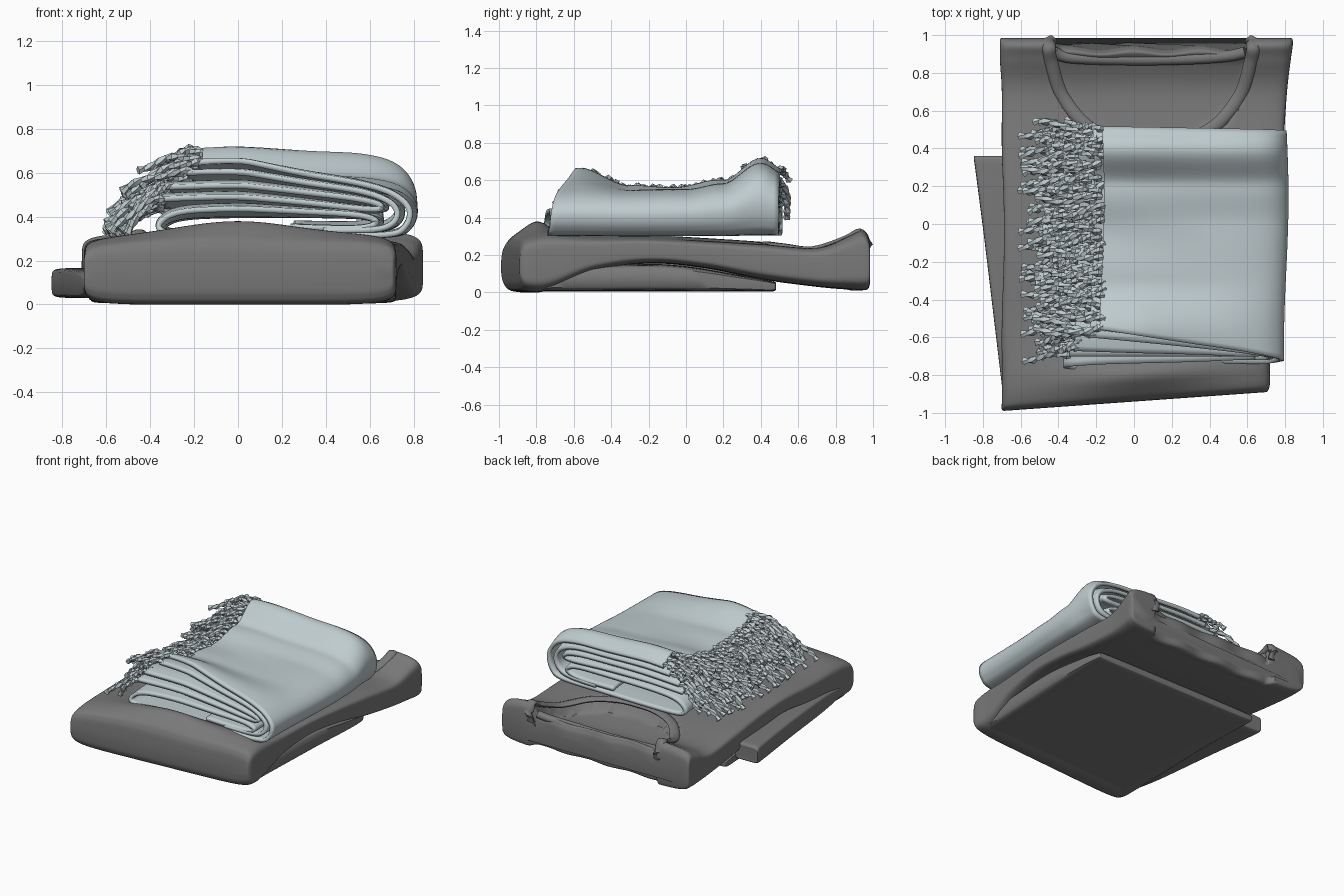
import bpy, bmesh, math, random
from mathutils import Vector

if "Cube" in bpy.data.objects:
    bpy.data.objects.remove(bpy.data.objects["Cube"])

random.seed(4)


def material(name, rgb):
    m = bpy.data.materials.new(name)
    m.diffuse_color = (*rgb, 1)
    m.use_nodes = True
    m.node_tree.nodes["Principled BSDF"].inputs["Base Color"].default_value = m.diffuse_color
    return m


KNIT = material("dark_knit", (0.19, 0.19, 0.19))
WOOL = material("pale_wool", (0.52, 0.60, 0.62))


def spline(pts, k):
    """Catmull-Rom through points of any dimension, k samples per span."""
    out = []
    for i in range(len(pts) - 1):
        a, b, c, d = (pts[min(max(i + j, 0), len(pts) - 1)] for j in (-1, 0, 1, 2))
        for s in range(k):
            t = s / k
            out.append([0.5 * (2 * q + (r - p) * t + (2 * p - 5 * q + 4 * r - w) * t * t
                               + (3 * q - p - 3 * r + w) * t ** 3)
                        for p, q, r, w in zip(a, b, c, d)])
    out.append(list(pts[-1]))
    return out


def interp(table, x):
    if x <= table[0][0]:
        return table[0][1]
    for (x0, y0), (x1, y1) in zip(table, table[1:]):
        if x <= x1:
            t = (x - x0) / (x1 - x0)
            return y0 + (y1 - y0) * t * t * (3 - 2 * t)
    return table[-1][1]


def clamp(v):
    return min(max(v, 0), 1)


def finish(bm, name, mat, angle=50):
    bmesh.ops.recalc_face_normals(bm, faces=bm.faces)
    me = bpy.data.meshes.new(name)
    bm.to_mesh(me)
    bm.free()
    ob = bpy.data.objects.new(name, me)
    bpy.context.collection.objects.link(ob)
    me.materials.append(mat)
    bpy.ops.object.select_all(action='DESELECT')
    ob.select_set(True)
    bpy.context.view_layer.objects.active = ob
    bpy.ops.object.shade_smooth_by_angle(angle=math.radians(angle))
    return ob


def skin(bm, rings, closed=True, caps=True):
    rows = [[bm.verts.new(p) for p in r] for r in rings]
    n = len(rows[0])
    for a, b in zip(rows, rows[1:]):
        for i in range(n if closed else n - 1):
            j = (i + 1) % n
            bm.faces.new((a[i], a[j], b[j], b[i]))
    if caps:
        bm.faces.new(rows[0])
        bm.faces.new(rows[-1])


def slab(name, stations, shape=lambda x, y, z, top: (x, y, z), n=60, k=5, power=5):
    """Cushion-sided layer lofted along y; stations are (y, x_left, x_right, z_low, z_high)."""
    us = [math.sin(math.pi * (i / n - 0.5)) for i in range(n + 1)]
    rings = []
    for y, xl, xr, zb, zt in spline(stations, k):
        mid, half = (zb + zt) / 2, (zt - zb) / 2
        ring = []
        for top, seq in ((1, us), (-1, us[-2:0:-1])):
            for u in seq:
                h = max(0, 1 - abs(u) ** power) ** (1 / power)
                ring.append(shape((xl + xr) / 2 + u * (xr - xl) / 2, y, mid + top * half * h, top * h))
        rings.append(ring)
    bm = bmesh.new()
    skin(bm, rings)
    return finish(bm, name, KNIT)


def skew_front(x, y):
    return y + 0.1 * (x + 0.7) / 1.4 * clamp((-y - 0.5) / 0.4)


# Upper sweater layer: raised front fold, high shoulders, sunken neck opening
def sweater_shape(x, y, z, top):
    neck = (abs((x - 0.09) / 0.53) ** 2.5 + (max(0, 1.0 - y) / 0.58) ** 2.5)
    drop = clamp((1.03 - neck) / 0.12)
    if top > 0:
        z += 0.075 * top * math.exp(-((y + 0.84) / 0.11) ** 2) * math.exp(-((x - 0.03) / 0.36) ** 2)
        z -= 0.09 * drop * top
        z += 0.006 * top * math.sin(7 * x + 3 * y)
    back = clamp((y - 0.85) / 0.12)
    y -= 0.04 * drop * back + 0.02 * back * math.sin(9 * x) ** 2 * drop
    return x, skew_front(x, y), z


slab("sweater_upper_layer", [
    (-0.99, -0.69, 0.70, 0.10, 0.18), (-0.98, -0.70, 0.71, 0.04, 0.25), (-0.94, -0.70, 0.72, 0.005, 0.29),
    (-0.80, -0.70, 0.72, 0.01, 0.31), (-0.50, -0.70, 0.73, 0.11, 0.30), (-0.20, -0.69, 0.75, 0.155, 0.30),
    (0.10, -0.69, 0.77, 0.13, 0.285), (0.40, -0.70, 0.79, 0.07, 0.265), (0.70, -0.70, 0.81, 0.03, 0.24),
    (0.87, -0.71, 0.83, 0.015, 0.30), (0.94, -0.71, 0.84, 0.01, 0.33), (0.975, -0.71, 0.84, 0.02, 0.30),
    (0.985, -0.70, 0.83, 0.06, 0.24)], sweater_shape, n=90, k=8, power=7)

# Lower folded layer and the sleeve that peeks out on the left
slab("sweater_lower_layer", [
    (-0.91, -0.66, 0.66, 0.02, 0.08), (-0.90, -0.68, 0.68, 0.008, 0.11), (-0.60, -0.68, 0.69, 0.005, 0.14),
    (-0.10, -0.67, 0.71, 0.005, 0.15), (0.30, -0.67, 0.72, 0.005, 0.09), (0.46, -0.67, 0.71, 0.005, 0.06),
    (0.48, -0.66, 0.70, 0.02, 0.05)], lambda x, y, z, top: (x, skew_front(x, y), z), n=30, power=8)
slab("folded_sleeve", [
    (-0.85, -0.70, -0.50, 0.05, 0.12), (-0.60, -0.73, -0.50, 0.03, 0.15), (-0.10, -0.79, -0.50, 0.03, 0.165),
    (0.25, -0.835, -0.50, 0.03, 0.165), (0.35, -0.848, -0.50, 0.035, 0.16), (0.36, -0.84, -0.51, 0.06, 0.13)],
    n=24, power=8)


def tube(bm, pts, radius, sides=8, flat=1.0, twist=0.0):
    rings = []
    for i, p in enumerate(pts):
        t = (Vector(pts[min(i + 1, len(pts) - 1)]) - Vector(pts[max(i - 1, 0)])).normalized()
        side = t.cross(Vector((0, 0, 1)))
        side = side.normalized() if side.length > 0.05 else Vector((1, 0, 0))
        up = side.cross(t)
        r = radius(i) if callable(radius) else radius
        angles = [2 * math.pi * j / sides + twist * i for j in range(sides)]
        rings.append([Vector(p) + r * (side * math.cos(a) + up * flat * math.sin(a)) for a in angles])
    skin(bm, rings)


# Ribbed neck bands: front scoop over both shoulders, and the back of the collar
half = [(0.53, 0.955, 0.2), (0.535, 0.965, 0.27), (0.54, 0.93, 0.325), (0.525, 0.85, 0.285),
        (0.47, 0.68, 0.23), (0.34, 0.52, 0.245), (0.17, 0.44, 0.255)]
scoop = [(0.09 - x, y, z) for x, y, z in half] + [(0.09, 0.42, 0.255)] + \
        [(0.09 + x, y, z) for x, y, z in reversed(half)]
bm = bmesh.new()
tube(bm, spline(scoop, 6), 0.035, 10, 0.5)
finish(bm, "front_neck_band", KNIT)
bm = bmesh.new()
tube(bm, spline([(-0.42, 0.91, 0.24), (-0.33, 0.88, 0.22), (0, 0.87, 0.205), (0.3, 0.875, 0.21),
                 (0.5, 0.89, 0.22), (0.59, 0.91, 0.24)], 6), 0.03, 10, 0.9)
finish(bm, "back_neck_band", KNIT)

# Throw: height profile squeezes the stack in the middle and lifts the back ridge
SQUEEZE = [(-0.78, 0.60), (-0.57, 0.61), (-0.3, 0.60), (0.0, 0.62), (0.2, 0.70), (0.40, 0.99), (0.52, 0.84)]
FRONT_LIFT = [(-0.78, 0.16), (-0.57, 0.25), (-0.3, 0.02), (0, 0)]


def throw_z(x, y, z):
    s = interp(SQUEEZE, y) + interp(FRONT_LIFT, y) * clamp((0.75 - x) / 0.7)
    s += 0.025 * math.sin(16 * y + 2 * x) * clamp((0.4 - x) / 0.5) * clamp(1 - abs(y) / 0.5)
    return 0.305 + (z - 0.31) * s


def sheet(name, path, thick=0.026, rows=44):
    """Folded cloth swept along y; path points are (x, z, y_front)."""
    bm = bmesh.new()
    rings = []
    for x, z, yf in spline(path, 8):
        yb = 0.505 - 0.02 * (x - 0.2)
        ys = [yf + (yb - yf) * j / rows for j in range(rows + 1)]
        rings.append([(x + 0.012 * math.sin(4 * y + 1), y, throw_z(x, y, z)) for y in ys])
    skin(bm, rings, closed=False, caps=False)
    ob = finish(bm, name, WOOL)
    mod = ob.modifiers.new("thickness", 'SOLIDIFY')
    mod.thickness, mod.offset = thick, 0


sheet("throw_outer_fold", [
    (-0.17, 0.71, -0.56), (0.0, 0.715, -0.585), (0.3, 0.695, -0.63), (0.57, 0.68, -0.67), (0.72, 0.63, -0.70),
    (0.79, 0.52, -0.72), (0.77, 0.39, -0.73), (0.68, 0.33, -0.74), (0.35, 0.325, -0.74), (-0.05, 0.325, -0.77),
    (-0.29, 0.335, -0.77), (-0.35, 0.38, -0.76), (-0.28, 0.45, -0.75), (-0.1, 0.475, -0.74), (0.3, 0.475, -0.73),
    (0.56, 0.465, -0.72), (0.64, 0.42, -0.72), (0.55, 0.375, -0.72), (0.25, 0.375, -0.72)])
sheet("throw_inner_fold", [
    (-0.22, 0.655, -0.60), (0.0, 0.66, -0.62), (0.3, 0.645, -0.65), (0.56, 0.63, -0.68), (0.69, 0.58, -0.70),
    (0.735, 0.50, -0.71), (0.71, 0.41, -0.72), (0.62, 0.365, -0.72), (0.4, 0.355, -0.72)])
sheet("throw_middle_layer", [
    (-0.30, 0.59, -0.67), (0.0, 0.60, -0.68), (0.35, 0.59, -0.69), (0.56, 0.575, -0.70), (0.655, 0.545, -0.70),
    (0.62, 0.51, -0.70), (0.3, 0.53, -0.70), (-0.05, 0.54, -0.70), (-0.33, 0.53, -0.70)])

# Twisted fringe: staggered rows of knotted strands falling to the left
bm = bmesh.new()
ROWS = [(-0.16, 0.71, -0.55, -0.42, 0.62), (-0.21, 0.655, -0.6, -0.49, 0.53),
        (-0.29, 0.59, -0.67, -0.55, 0.43), (-0.32, 0.53, -0.69, -0.57, 0.345)]
for x0, z0, y0, x1, z1 in ROWS:
    count = 27
    for i in range(count):
        y = y0 + (0.49 - y0) * i / (count - 1)
        edge = clamp((y - 0.35) / 0.15)
        lean = random.uniform(-0.05, 0.05) + 0.07 * edge * random.random()
        xs = x0 + random.uniform(-0.015, 0.015)
        xe = x1 + random.uniform(-0.04, 0.07)
        ze = max(0.325, throw_z(x1, y, z1) + random.uniform(-0.03, 0.03))
        zs, ph, pts = throw_z(x0, y, z0), random.uniform(0, 6), []
        for j in range(12):
            t = j / 11
            pts.append((xs + (xe - xs) * t, y + lean * t + 0.012 * math.sin(6 * t + ph),
                        zs + (ze - zs) * t ** 1.3 + 0.02 * math.sin(math.pi * t)
                        + 0.008 * math.sin(9 * t + ph)))
        tube(bm, pts, lambda k: 0.022 if k % 2 else 0.014, 5, 0.9, 0.5)
finish(bm, "throw_fringe", WOOL, 35)
